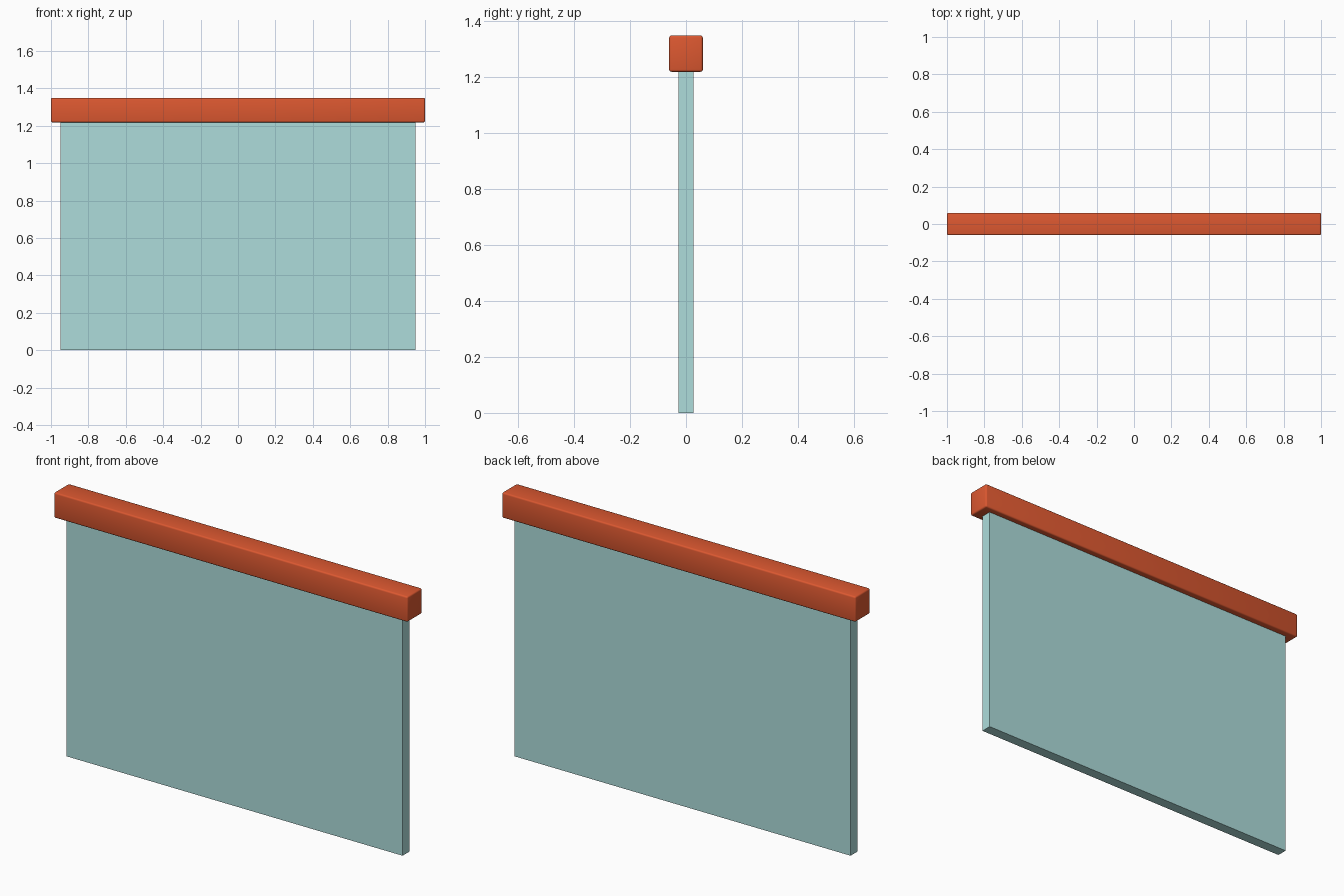
import bpy
import math

if "Cube" in bpy.data.objects:
    bpy.data.objects.remove(bpy.data.objects["Cube"])


def box(name, size, z_min, color):
    """Box centred on x and y, with its underside at z_min."""
    bpy.ops.mesh.primitive_cube_add(size=1, location=(0, 0, z_min + size[2] / 2))
    obj = bpy.context.object
    obj.name = name
    obj.scale = size
    bpy.ops.object.transform_apply(location=False, rotation=False, scale=True)
    mat = bpy.data.materials.new(name + "_material")
    mat.diffuse_color = (*color, 1)
    mat.use_nodes = True
    mat.node_tree.nodes["Principled BSDF"].inputs["Base Color"].default_value = mat.diffuse_color
    obj.data.materials.append(mat)
    return obj


RAIL_BOTTOM = 1.218

# Flat glass panel, its top edge seated just inside the rail
box("glass_panel", (1.9, 0.055, RAIL_BOTTOM + 0.01), 0, (0.42, 0.72, 0.71))

# Top rail with softly rounded edges
rail = box("top_rail", (2.0, 0.12, 0.13), RAIL_BOTTOM, (0.72, 0.098, 0.03))
bevel = rail.modifiers.new("rounded_edges", 'BEVEL')
bevel.width = 0.008
bevel.segments = 3
bpy.ops.object.modifier_apply(modifier=bevel.name)
bpy.ops.object.shade_smooth_by_angle(angle=math.radians(40))
